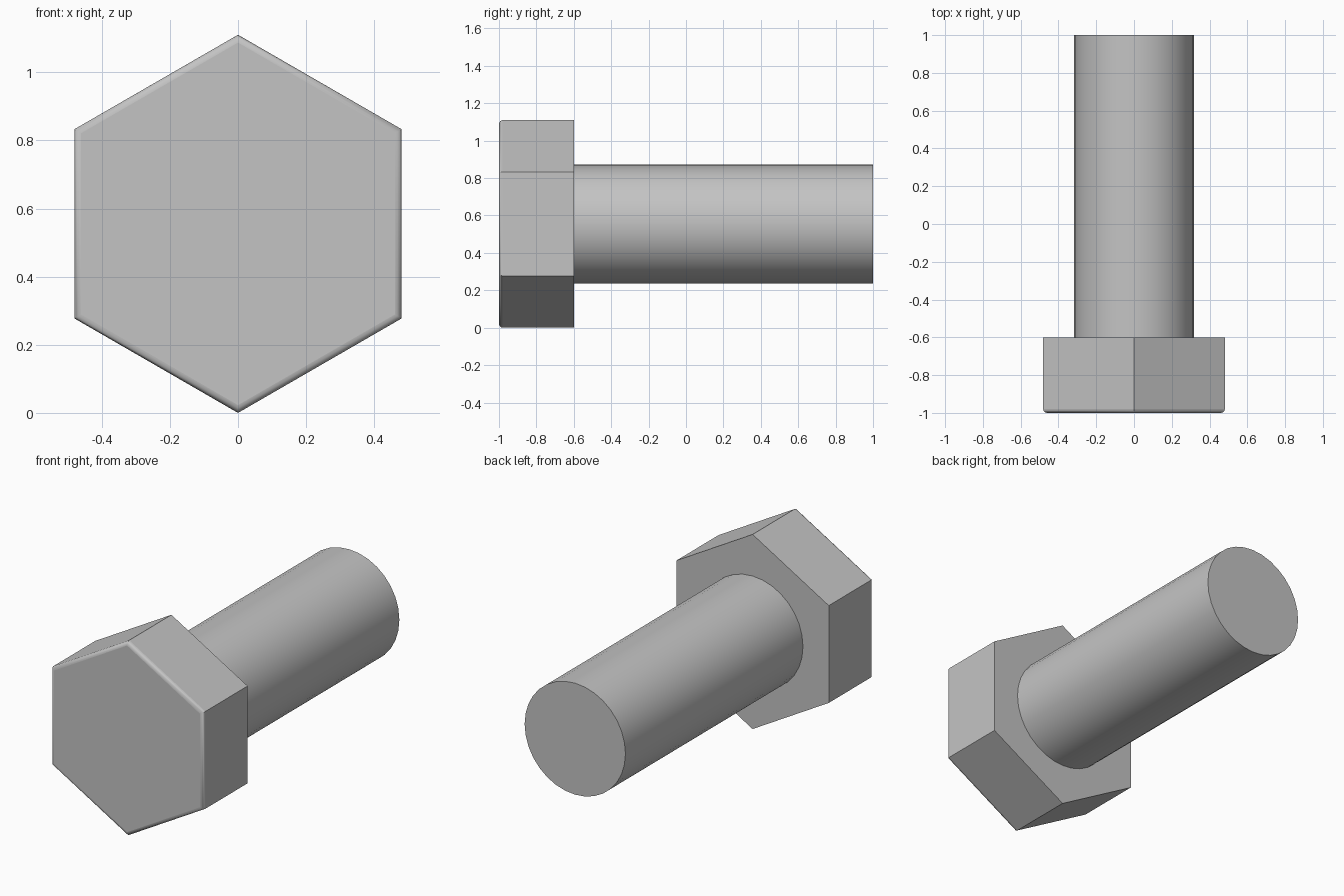
import bpy
import bmesh
from math import sin, cos, pi, radians

default = bpy.data.objects.get("Cube")
if default:
    bpy.data.objects.remove(default, do_unlink=True)

# Single plain metal colour
steel = bpy.data.materials.new("steel_grey")
steel.use_nodes = True
GREY = (0.55, 0.55, 0.55, 1)
steel.diffuse_color = GREY
steel.node_tree.nodes["Principled BSDF"].inputs["Base Color"].default_value = GREY

AXIS_Z = 0.555


def prism(name, sides, rings, smooth):
    """Capped prism along y from (y, corner radius) rings; smooth(i) shades band i."""
    bm = bmesh.new()
    loops = []
    for y, r in rings:
        angles = [2 * pi * k / sides for k in range(sides)]
        loops.append([bm.verts.new((r * sin(a), y, r * cos(a))) for a in angles])
    for i, (a, b) in enumerate(zip(loops, loops[1:])):
        for k in range(sides):
            n = (k + 1) % sides
            bm.faces.new((a[k], a[n], b[n], b[k])).smooth = smooth(i)
    bm.faces.new(loops[0])
    bm.faces.new(loops[-1])
    bmesh.ops.recalc_face_normals(bm, faces=bm.faces)
    # Keep cap rims and corners crisp
    for e in bm.edges:
        e.smooth = e.calc_face_angle(0) < radians(35)
    mesh = bpy.data.meshes.new(name)
    bm.to_mesh(mesh)
    bm.free()
    mesh.materials.append(steel)
    obj = bpy.data.objects.new(name, mesh)
    obj.location.z = AXIS_Z
    bpy.context.collection.objects.link(obj)
    return obj


# Hexagonal head with a small rounded front edge
ROUND, STEPS, RADIUS = 0.02, 4, 0.555
head_rings = []
for s in range(STEPS + 1):
    t = pi / 2 * s / STEPS
    inset = ROUND * (1 - sin(t)) / cos(pi / 6)
    head_rings.append((-1 + ROUND * (1 - cos(t)), RADIUS - inset))
head_rings.append((-0.6, RADIUS))
prism("bolt_head", 6, head_rings, lambda i: i < STEPS)

# Plain round shank
prism("bolt_shank", 32, [(-0.6, 0.318), (1, 0.318)], lambda i: True)
